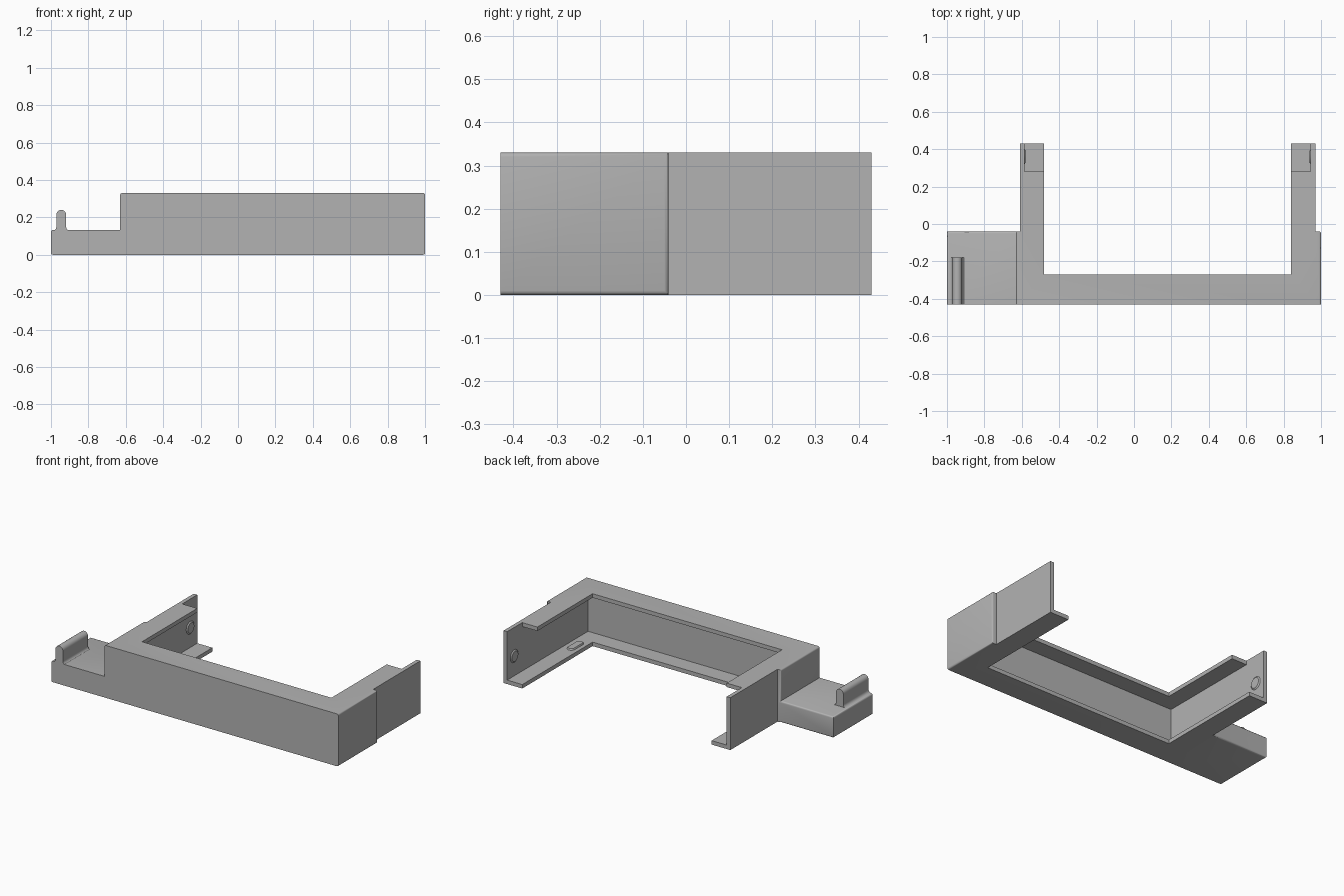
import bpy, bmesh, math
from mathutils import Vector

if "Cube" in bpy.data.objects:
    bpy.data.objects.remove(bpy.data.objects["Cube"], do_unlink=True)

grey = bpy.data.materials.new("plain grey")
grey.use_nodes = True
colour = (0.45, 0.45, 0.45, 1)
grey.diffuse_color = colour
grey.node_tree.nodes["Principled BSDF"].inputs["Base Color"].default_value = colour

FRONT, BACK, STEP, TOP = -0.43, 0.43, -0.04, 0.33
PLATE = 0.025
WALL_L, WALL_R = -0.585, 0.945


def finish(bm, name):
    bmesh.ops.recalc_face_normals(bm, faces=bm.faces)
    mesh = bpy.data.meshes.new(name)
    bm.to_mesh(mesh)
    bm.free()
    mesh.materials.append(grey)
    ob = bpy.data.objects.new(name, mesh)
    bpy.context.collection.objects.link(ob)
    return ob


def prism(name, points, offset, rule=None, radius=0.01):
    """Extrude a closed outline and round the edges picked by the rule."""
    bm = bmesh.new()
    face = bm.faces.new([bm.verts.new(p) for p in points])
    new = bmesh.ops.extrude_face_region(bm, geom=[face])["geom"]
    bmesh.ops.translate(bm, vec=offset, verts=[v for v in new if isinstance(v, bmesh.types.BMVert)])
    bmesh.ops.recalc_face_normals(bm, faces=bm.faces)
    if rule:
        edges = [e for e in bm.edges if rule(e.verts[0].co, e.verts[1].co)]
        bmesh.ops.bevel(bm, geom=edges, offset=radius, segments=3, profile=0.5, affect='EDGES')
    return finish(bm, name)


def box(name, lo, hi, rule=None, radius=0.01):
    outline = [(lo[0], lo[1], lo[2]), (hi[0], lo[1], lo[2]),
               (hi[0], hi[1], lo[2]), (lo[0], hi[1], lo[2])]
    return prism(name, outline, (0, 0, hi[2] - lo[2]), rule, radius)


def combine(ob, other, operation):
    mod = ob.modifiers.new("combine", 'BOOLEAN')
    mod.operation, mod.solver, mod.object = operation, 'EXACT', other
    graph = bpy.context.evaluated_depsgraph_get()
    mesh = bpy.data.meshes.new_from_object(ob.evaluated_get(graph))
    ob.modifiers.clear()
    ob.data = mesh
    bpy.data.objects.remove(other, do_unlink=True)


def at(a, b, axis, value):
    return abs(a[axis] - value) < 0.001 and abs(b[axis] - value) < 0.001


# U-shaped body with the thicker front section
outline = [(-0.63, FRONT), (1, FRONT), (1, STEP), (0.97, STEP), (0.97, BACK), (0.84, BACK),
           (0.84, -0.27), (-0.48, -0.27), (-0.48, BACK), (-0.61, BACK), (-0.61, STEP), (-0.63, STEP)]


def body_edges(a, b):
    if at(a, b, 1, FRONT) or at(a, b, 1, BACK):
        return False
    return at(a, b, 0, 1) or at(a, b, 0, -0.63) or at(a, b, 1, -0.27) and abs(a.z - b.z) < 0.01


frame = prism("bracket_frame", [(x, y, 0) for x, y in outline], (0, 0, TOP), body_edges)

# Low side platform, rounded at the back
platform = box("side_platform", (-1, FRONT, 0), (-0.6, STEP, 0.133),
               lambda a, b: (at(a, b, 1, STEP) or at(a, b, 0, -1)) and not at(a, b, 1, FRONT)
               and abs(a.z - b.z) < 0.01)
combine(frame, platform, 'UNION')

# Channel between the top and bottom plates, then open-topped arm ends
combine(frame, box("channel_cutter", (WALL_L, -0.375, PLATE), (WALL_R, 0.6, TOP - PLATE)), 'DIFFERENCE')
combine(frame, box("end_cutter", (WALL_L, 0.28, PLATE), (WALL_R, 0.6, 0.5)), 'DIFFERENCE')

# Upright hook with rounded top and flared foot
middle, half, foot = -0.945, 0.026, 0.018
side = [(half + foot * (1 - math.cos(t)), 0.131 + foot * (1 - math.sin(t)))
        for t in (math.pi / 2, math.pi / 3, math.pi / 6, 0)]
side += [(half * math.cos(i * math.pi / 12), 0.214 + half * math.sin(i * math.pi / 12)) for i in range(7)]
profile = side + [(-x, z) for x, z in reversed(side[:-1])]
hook = prism("hook", [(middle + x, FRONT, z) for x, z in profile], (0, 0.25, 0))


# Shallow round bumps on the arm walls and long bumps on the lower plate
def bump(name, centre, normal, along, length, radius, height):
    normal, along = Vector(normal), Vector(along)
    across = normal.cross(along)
    bm = bmesh.new()
    rings = []
    for scale, lift in ((1, -0.003), (1, 0), (0.8, height)):
        ring = []
        for i in range(24):
            t = (i + 0.5) * math.tau / 24
            shift = math.copysign(length / 2, math.cos(t))
            p = Vector(centre) + along * (shift + radius * scale * math.cos(t))
            ring.append(bm.verts.new(p + across * radius * scale * math.sin(t) + normal * lift))
        rings.append(ring)
    for low, high in zip(rings, rings[1:]):
        for i in range(24):
            j = (i + 1) % 24
            bm.faces.new((low[i], low[j], high[j], high[i]))
    bm.faces.new(rings[-1])
    bm.faces.new(rings[0][::-1])
    return finish(bm, name)


parts = [frame, hook]
for label, wall, inward in (("left", WALL_R, -1), ("right", WALL_L, 1)):
    parts.append(bump(label + "_wall_bump", (wall, 0.36, 0.15), (inward, 0, 0), (0, 1, 0), 0, 0.04, 0.006))
    parts.append(bump(label + "_plate_bump", (wall + inward * 0.055, -0.17, PLATE), (0, 0, 1), (0, 1, 0),
                      0.08, 0.025, 0.008))

# Smooth only the rounded edges
bpy.ops.object.select_all(action='DESELECT')
for ob in parts:
    ob.select_set(True)
bpy.context.view_layer.objects.active = frame
bpy.ops.object.shade_smooth_by_angle(angle=math.radians(35))
